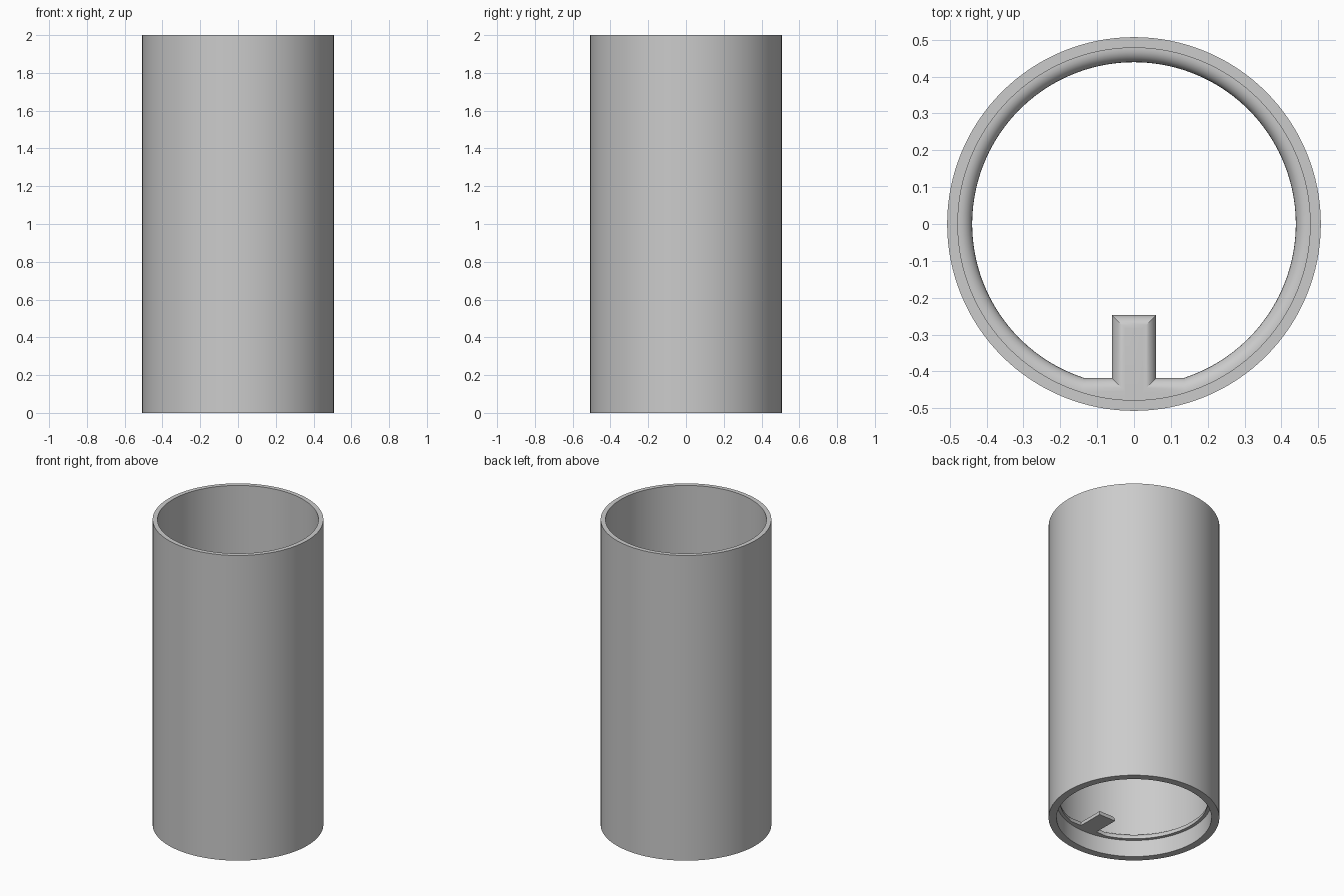
import bpy, bmesh
from math import sin, cos, pi, sqrt, asin, radians

cube = bpy.data.objects.get("Cube")
if cube:
    bpy.data.objects.remove(cube)

OUTER, INNER, LOWER = 0.507, 0.478, 0.46   # tube radii: outside, bore, bottom recess
LIP_R, LIP_Z, ROUND = 0.439, 0.11, 0.036   # lip radius, underside height, edge rounding
SIDES = 128

grey = bpy.data.materials.new("plain_grey")
grey.use_nodes = True
colour = (0.6, 0.6, 0.6, 1)
grey.diffuse_color = colour
grey.node_tree.nodes["Principled BSDF"].inputs["Base Color"].default_value = colour


def loft(name, rows, skip=lambda row, col: False):
    """Join closed rows of points into a ring-like closed skin."""
    bm = bmesh.new()
    grid = [[bm.verts.new(p) for p in row] for row in rows]
    n = len(rows[0])
    for r in range(len(grid)):
        a, b = grid[r], grid[(r + 1) % len(grid)]
        for c in range(n):
            if not skip(r, c):
                d = (c + 1) % n
                bm.faces.new((a[c], a[d], b[d], b[c]))
    bmesh.ops.remove_doubles(bm, verts=bm.verts, dist=1e-5)
    bmesh.ops.recalc_face_normals(bm, faces=bm.faces)
    mesh = bpy.data.meshes.new(name)
    bm.to_mesh(mesh)
    bm.free()
    mesh.materials.append(grey)
    obj = bpy.data.objects.new(name, mesh)
    bpy.context.collection.objects.link(obj)
    bpy.ops.object.select_all(action='DESELECT')
    bpy.context.view_layer.objects.active = obj
    obj.select_set(True)
    bpy.ops.object.shade_smooth_by_angle(angle=radians(30))
    return obj


# Tube wall, revolved from its section
section = [(OUTER, 0), (OUTER, 2), (INNER, 2), (INNER, LIP_Z + 0.01),
           (LOWER, LIP_Z + 0.01), (LOWER, 0)]
loft("tube_wall", [[(r * cos(2 * pi * i / SIDES), r * sin(2 * pi * i / SIDES), z)
                    for i in range(SIDES)] for r, z in section])


# Inner lip with a flat at the front and a key pointing inwards
def lip_outline(inset, z):
    r, flat = LIP_R + inset, -0.418 - inset
    half, tip = 0.06 - inset, -0.247 - inset
    start = asin(flat / r)
    sweep = pi - 2 * start
    pts = [(r * cos(start + sweep * i / SIDES), r * sin(start + sweep * i / SIDES), z)
           for i in range(SIDES + 1)]
    return pts + [(-half, flat, z), (-half, tip, z), (half, tip, z), (half, flat, z)]


def wall_outline(row, radius):
    arc, key = row[:SIDES + 1], row[SIDES + 1:]
    out = [(x * radius / sqrt(x * x + y * y), y * radius / sqrt(x * x + y * y), z)
           for x, y, z in arc]
    return out + [(x, -sqrt(radius * radius - x * x), z) for x, y, z in key]


STEPS = 6
rows = [lip_outline(0, LIP_Z)]
for s in range(STEPS + 1):
    a = s / STEPS * pi / 2
    rows.append(lip_outline(ROUND * (1 - cos(a)), LIP_Z + 0.006 + ROUND * sin(a)))
rows.append(wall_outline(rows[-1], 0.49))
rows.append(wall_outline(rows[0], 0.49))
last = len(rows) - 1
key_sides = (SIDES + 1, SIDES + 3)  # the flat caps have no width along these edges
loft("lip_with_key", rows,
     lambda r, c: r >= last - 2 and c in key_sides)
